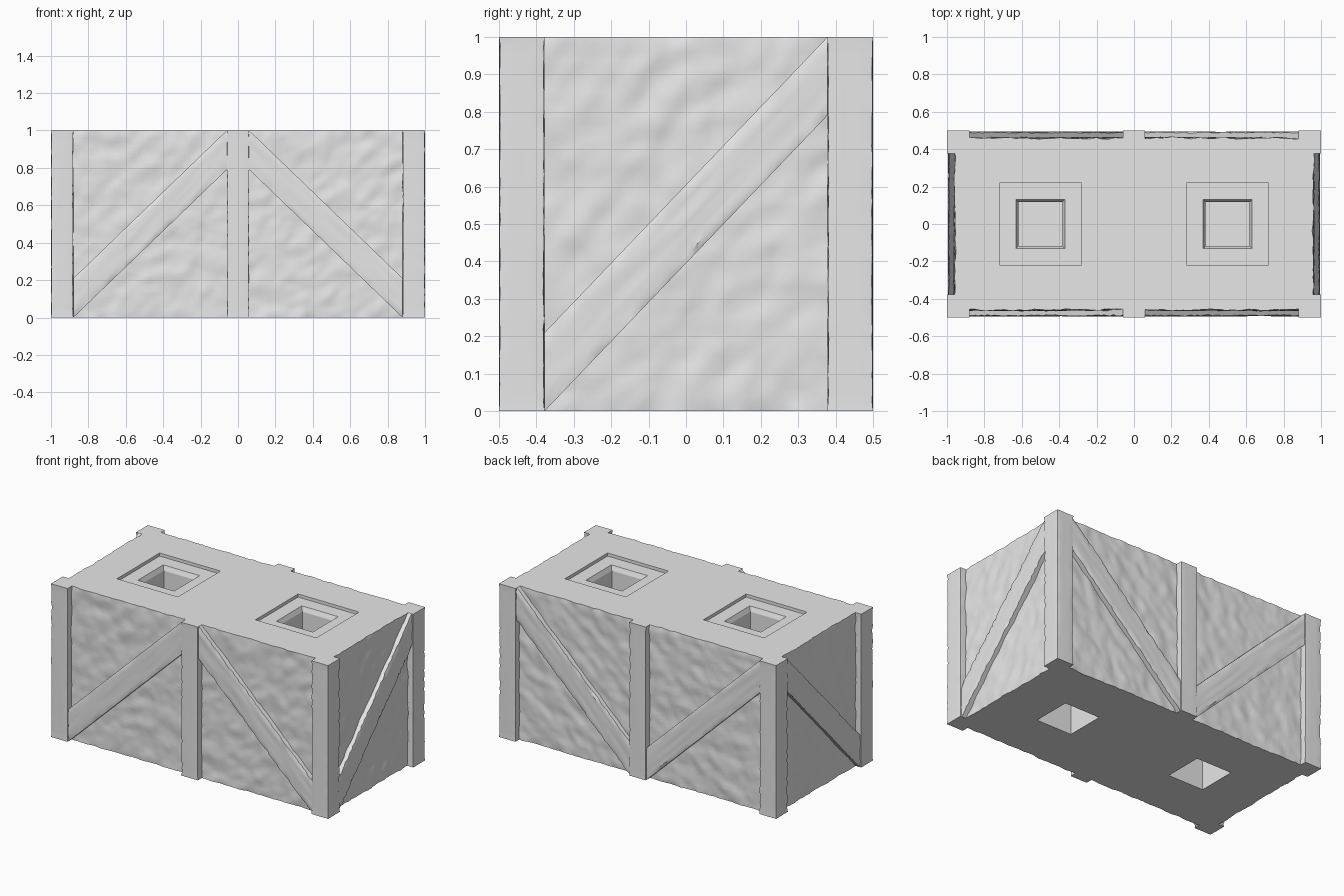
import bpy, bmesh, random
from mathutils import Vector, noise

random.seed(4)
cube = bpy.data.objects.get("Cube")
if cube:
    bpy.data.objects.remove(cube)

# One grey for the whole block
grey = bpy.data.materials.new("plain_grey")
grey.diffuse_color = (0.8, 0.8, 0.8, 1)
grey.use_nodes = True
grey.node_tree.nodes["Principled BSDF"].inputs["Base Color"].default_value = (0.8, 0.8, 0.8, 1)


def finish(name, bm, smooth=False):
    bmesh.ops.recalc_face_normals(bm, faces=bm.faces)
    mesh = bpy.data.meshes.new(name)
    bm.to_mesh(mesh)
    bm.free()
    mesh.materials.append(grey)
    obj = bpy.data.objects.new(name, mesh)
    bpy.context.collection.objects.link(obj)
    if smooth:
        bpy.ops.object.select_all(action="DESELECT")
        obj.select_set(True)
        bpy.context.view_layer.objects.active = obj
        bpy.ops.object.shade_smooth_by_angle(angle=0.6)
    return obj


def press(bm, face, inset, depth):
    bmesh.ops.inset_individual(bm, faces=[face], thickness=inset, depth=depth)


# Core block with sunken squares and sockets on top, plain sockets below
WALL_X, WALL_Y = 0.95, 0.45
bm = bmesh.new()
bmesh.ops.create_cube(bm, size=1)
for v in bm.verts:
    v.co = Vector((v.co.x * 2 * WALL_X, v.co.y * 2 * WALL_Y, v.co.z + 0.5))
cuts = [(x, 0) for x in (-0.72, -0.28, 0.28, 0.72)] + [(y, 1) for y in (-0.22, 0.22)]
for pos, axis in cuts:
    normal = Vector((0, 0, 0))
    normal[axis] = 1
    bmesh.ops.bisect_plane(bm, geom=bm.verts[:] + bm.edges[:] + bm.faces[:],
                           plane_co=normal * pos, plane_no=normal)
bm.normal_update()
for face in bm.faces[:]:
    c = face.calc_center_median()
    if abs(face.normal.z) > 0.9 and abs(abs(c.x) - 0.5) < 0.05 and abs(c.y) < 0.05:
        if c.z > 0.5:
            press(bm, face, 0.0005, -0.02)
            press(bm, face, 0.125, 0)
            press(bm, face, 0.018, -0.03)
            press(bm, face, 0.0005, -0.2)
        else:
            press(bm, face, 0.13, 0)
            press(bm, face, 0.0005, -0.2)
finish("core_block", bm)


def slab(name, place, corners, back, front, n, m, height_at, chip):
    """Slab over the quad `corners` (u, z), with a rough outer face."""
    a, b, c, d = [Vector(p) for p in corners]
    bm = bmesh.new()
    layers = []
    for outer in (False, True):
        rows = []
        for j in range(m + 1):
            t = j / m
            row = []
            for i in range(n + 1):
                s = i / n
                p = a.lerp(b, s).lerp(d.lerp(c, s), t)
                depth = back
                if outer:
                    depth = front + height_at(s, t, p)
                    if j in (0, m):
                        depth -= chip * random.random()
                row.append(bm.verts.new(place(p.x, p.y, depth)))
            rows.append(row)
        layers.append(rows)
    for rows in layers:
        for j in range(m):
            for i in range(n):
                bm.faces.new((rows[j][i], rows[j][i + 1], rows[j + 1][i + 1], rows[j + 1][i]))
    # Close the rim between both layers
    rims = []
    for r in layers:
        rims.append(r[0] + [q[-1] for q in r[1:]] + r[-1][-2::-1] + [q[0] for q in r[-2:0:-1]])
    for k in range(len(rims[0])):
        k2 = (k + 1) % len(rims[0])
        bm.faces.new((rims[0][k], rims[0][k2], rims[1][k2], rims[1][k]))
    finish(name, bm, True)


def panel(name, place, u0, u1, back, seed):
    def lumps(s, t, p):
        q = Vector(((p.x + p.y) * 7, (p.y - p.x) * 12, seed))
        return 0.008 * noise.noise(q) + 0.004 * noise.noise(q * 2.3)
    slab(name, place, [(u0, 0), (u1, 0), (u1, 1), (u0, 1)],
         back, back + 0.01, 40, 48, lumps, 0.004)


def brace(name, place, u_low, u_high, back, seed):
    """Diagonal board rising from u_low to u_high."""
    def grain(s, t, p):
        return 0.003 * noise.noise(Vector((s * 5, t * 7, seed)))
    slab(name, place, [(u_low, 0), (u_high, 0.79), (u_high, 1), (u_low, 0.21)],
         back, back + 0.043, 50, 10, grain, 0.008)


# Wall panels and braces: front braces peak in the middle, back ones at the corners
def front(u, z, d): return (u, -d, z)
def rear(u, z, d): return (u, d, z)
def left(u, z, d): return (d, u, z)
def right(u, z, d): return (-d, u, z)


INNER, OUTER, END = 0.06, 0.88, 0.378
for i, (side, sx) in enumerate((("left", 1), ("right", -1))):
    panel("front_panel_" + side, front, sx * INNER, sx * OUTER, WALL_Y, i + 0.3)
    brace("front_brace_" + side, front, sx * OUTER, sx * INNER, WALL_Y, i + 5.3)
    panel("back_panel_" + side, rear, sx * INNER, sx * OUTER, WALL_Y, i + 10.3)
    brace("back_brace_" + side, rear, sx * INNER, sx * OUTER, WALL_Y, i + 15.3)
    end = left if sx > 0 else right
    panel("end_panel_" + side, end, -END, END, WALL_X, i + 20.3)
    brace("end_brace_" + side, end, -END, END, WALL_X, i + 25.3)


def post(name, x0, x1, y0, y1):
    """Upright timber with gently worn faces and nicked edges."""
    bm = bmesh.new()
    bmesh.ops.create_cube(bm, size=1)
    upright = [e for e in bm.edges if abs(e.verts[0].co.z - e.verts[1].co.z) > 0.5]
    bmesh.ops.subdivide_edges(bm, edges=upright, cuts=40, use_grid_fill=True)
    edges = [e for e in bm.edges if abs(e.verts[0].co.z - e.verts[1].co.z) < 0.001]
    bmesh.ops.subdivide_edges(bm, edges=edges, cuts=5, use_grid_fill=True)
    for v in bm.verts:
        x, y, z = v.co
        worn = 0.0
        if abs(z) < 0.499:
            worn = 0.015 * (1 + noise.noise(Vector((x * 9 + x0 * 31, y * 9 + y0 * 17, z * 4))))
            if abs(x) > 0.49 and abs(y) > 0.49:
                worn += 0.05 * random.random()
        k = 1 - worn
        v.co = ((x0 + x1) / 2 + x * k * (x1 - x0), (y0 + y1) / 2 + y * k * (y1 - y0), z + 0.5)
    finish(name, bm, True)


# Corner posts and the middle posts
for side, sx in (("left", 1), ("right", -1)):
    for face, sy in (("front", -1), ("back", 1)):
        xs = sorted((sx * OUTER, sx))
        ys = sorted((sy * END, sy * 0.5))
        post(f"{face}_{side}_post", *xs, *ys)
for face, sy in (("front", -1), ("back", 1)):
    post(face + "_middle_post", -INNER, INNER, *sorted((sy * 0.42, sy * 0.5)))
